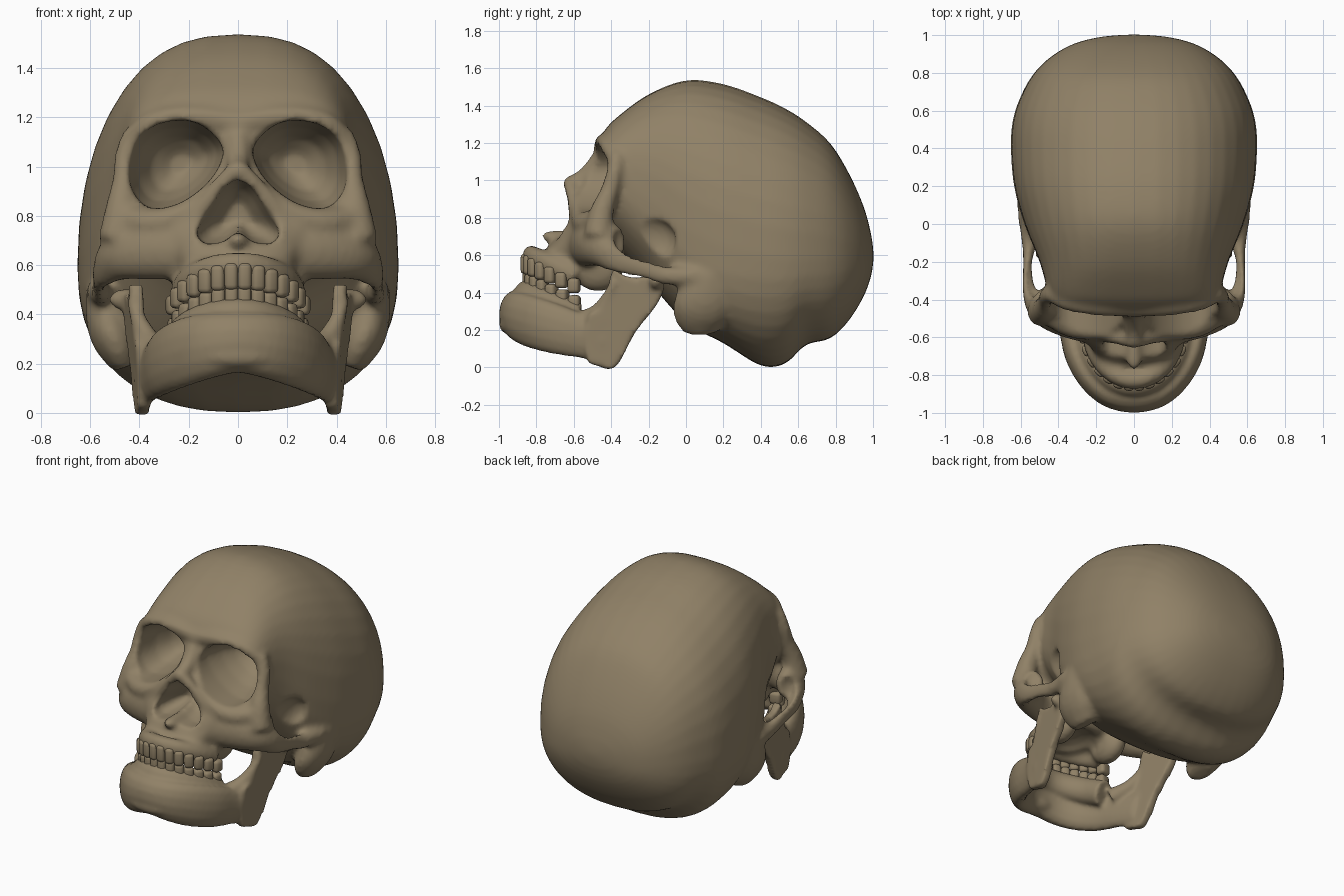
import bpy, bmesh, math
from mathutils import Vector, Matrix

if "Cube" in bpy.data.objects:
    bpy.data.objects.remove(bpy.data.objects["Cube"])

COLOUR = (0.28, 0.22, 0.135, 1)
bone = bpy.data.materials.new("aged_bone")
bone.use_nodes = True
bone.diffuse_color = COLOUR
bsdf = next(n for n in bone.node_tree.nodes if n.type == 'BSDF_PRINCIPLED')
bsdf.inputs["Base Color"].default_value = COLOUR
bsdf.inputs["Roughness"].default_value = 0.8


# ---------- helpers ----------
def spline(rows, steps=4, closed=False):
    """Catmull-Rom interpolation of rows of numbers."""
    n, out = len(rows), []
    pick = lambda i: rows[i % n] if closed else rows[max(0, min(n - 1, i))]
    for i in range(n if closed else n - 1):
        a, b, c, d = (pick(i + k) for k in (-1, 0, 1, 2))
        for j in range(steps):
            t = j / steps
            out.append(tuple(q + 0.5 * t * (r - p + t * (2*p - 5*q + 4*r - s + t * (3*(q - r) + s - p)))
                             for p, q, r, s in zip(a, b, c, d)))
    return out if closed else out + [rows[-1]]


def loft(bm, rings):
    vs = [[bm.verts.new(p) for p in ring] for ring in rings]
    n = len(vs[0])
    for a, b in zip(vs, vs[1:]):
        for i in range(n):
            bm.faces.new((a[i], a[(i + 1) % n], b[(i + 1) % n], b[i]))
    bm.faces.new(vs[0][::-1])
    bm.faces.new(vs[-1])


def oval(n, power, low_power=None):
    """Unit superellipse; the lower half may be squarer than the upper."""
    for i in range(n):
        a = 2 * math.pi * i / n
        e = 2 / (low_power if low_power and i > n / 2 else power)
        yield tuple(math.copysign(abs(f) ** e, f) for f in (math.cos(a), math.sin(a)))


def sweep(bm, rows, ref=(0, 0, 1)):
    """Tube through (x, y, z, half width, half height) rows."""
    rows = spline(rows)
    rings = []
    for i, (x, y, z, w, h) in enumerate(rows):
        a, b = rows[max(i - 1, 0)], rows[min(i + 1, len(rows) - 1)]
        tangent = Vector(b[:3]) - Vector(a[:3])
        side = tangent.cross(Vector(ref)).normalized()
        up = side.cross(tangent).normalized()
        rings.append([Vector((x, y, z)) + side * w * c + up * h * s for c, s in oval(14, 2)])
    loft(bm, rings)


def tube(bm, rows, ref=(0, 0, 1)):
    sweep(bm, [r + (r[3],) for r in rows], ref)


def placed(centre, radii, turn=0):
    return Matrix.Translation(centre) @ Matrix.Rotation(turn, 4, 'Z') @ Matrix.Diagonal((*radii, 1))


def blob(bm, centre, radii):
    bmesh.ops.create_uvsphere(bm, u_segments=16, v_segments=10, radius=1, matrix=placed(centre, radii))


def mirror(bm):
    copy = bmesh.ops.duplicate(bm, geom=bm.verts[:] + bm.edges[:] + bm.faces[:])["geom"]
    bmesh.ops.scale(bm, vec=(-1, 1, 1), verts=[g for g in copy if isinstance(g, bmesh.types.BMVert)])


def make(name, bm):
    bmesh.ops.recalc_face_normals(bm, faces=bm.faces)
    mesh = bpy.data.meshes.new(name)
    bm.to_mesh(mesh)
    bm.free()
    ob = bpy.data.objects.new(name, mesh)
    bpy.context.collection.objects.link(ob)
    mesh.materials.append(bone)
    mesh.shade_smooth()
    return ob


def fuse(ob, cutter=None, voxel=0.016, rounds=4):
    """Melt overlapping parts into one smooth skin, optionally carving it."""
    def skin():
        m = ob.modifiers.new("skin", 'REMESH')
        m.mode, m.voxel_size = 'VOXEL', voxel
        s = ob.modifiers.new("soften", 'SMOOTH')
        s.factor, s.iterations = 0.5, rounds
    skin()
    if cutter:
        cut = ob.modifiers.new("carve", 'BOOLEAN')
        cut.operation, cut.object, cut.solver = 'DIFFERENCE', cutter, 'EXACT'
        skin()
    graph = bpy.context.evaluated_depsgraph_get()
    graph.update()
    mesh = bpy.data.meshes.new_from_object(ob.evaluated_get(graph))
    ob.modifiers.clear()
    ob.data = mesh
    mesh.materials.clear()
    mesh.materials.append(bone)
    mesh.shade_smooth()


def arch(t, s, dz):
    """Point on the dental arch at angle t."""
    y = -0.53 - 0.33 * s * math.cos(t)
    return 0.26 * s * math.sin(t), y, 0.555 - (y + 0.86) * 0.45 + dz


# ---------- skull: paired parts ----------
bm = bmesh.new()
# brow ridge, outer and lower eye rims
tube(bm, [(0, -.45, 1.18, .045), (.2, -.44, 1.205, .045), (.35, -.41, 1.175, .05), (.43, -.37, 1.1, .045)])
tube(bm, [(.42, -.37, 1.14, .045), (.455, -.38, 1.05, .045), (.462, -.41, .94, .05),
          (.475, -.45, .83, .065), (.49, -.47, .7, .08)], (1, 0, 0))
tube(bm, [(.46, -.47, .79, .06), (.34, -.54, .77, .06), (.22, -.57, .81, .045), (.12, -.56, .9, .04)])
# cheekbone and arch
sweep(bm, [(.2, -.55, .66, .09, .12), (.36, -.515, .66, .085, .12), (.48, -.455, .635, .08, .1),
           (.55, -.37, .575, .04, .07), (.565, -.22, .525, .024, .05), (.555, -.1, .49, .04, .05),
           (.57, .06, .49, .05, .05)])
blob(bm, (.48, -.4, .67), (.07, .08, .1))
# rear of the upper jaw
blob(bm, (.19, -.47, .53), (.08, .14, .125))
# nasal side walls
tube(bm, [(.0, -.62, .99, .04), (.1, -.6, .89, .038), (.18, -.59, .77, .04), (.15, -.65, .69, .04)], (0, 1, 0))
# bone behind the ear
sweep(bm, [(.53, .13, .5, .09, .12), (.525, .1, .36, .09, .16), (.49, .08, .27, .085, .15),
           (.46, .08, .185, .05, .09)], (0, 1, 0))
mirror(bm)

# ---------- skull: central parts ----------
# braincase rows: y, top, bottom, half width, height of widest point, squareness above and below
CASE = [(-.475, 1.2, .9, .33, 1.0, 2.8, 2.3), (-.43, 1.275, .78, .42, 1.0, 2.9, 2.3),
        (-.36, 1.345, .64, .455, 1.0, 2.9, 2.3), (-.2, 1.46, .46, .5, .9, 2.7, 2.5),
        (0, 1.535, .24, .58, .74, 2.45, 2.9), (.2, 1.515, .13, .635, .65, 2.35, 2.9),
        (.4, 1.445, .01, .652, .6, 2.3, 2.4), (.53, 1.385, .02, .645, .58, 2.3, 2.3),
        (.64, 1.315, .12, .615, .58, 2.3, 2.3), (.77, 1.2, .155, .55, .58, 2.3, 2.3),
        (.87, 1.04, .25, .46, .58, 2.3, 2.3), (.95, .86, .38, .33, .58, 2.3, 2.3),
        (.99, .71, .49, .18, .59, 2.3, 2.3), (1.003, .61, .58, .03, .595, 2.3, 2.3)]
loft(bm, [[(w * c, y, mid + s * (top - mid if s > 0 else mid - bot)) for c, s in oval(40, high, low)]
          for y, top, bot, w, mid, high, low in spline(CASE)])
# face rows: z, front, back, half width
FACE = [(.54, -.76, -.4, .2), (.6, -.765, -.34, .24), (.68, -.71, -.28, .29), (.76, -.65, -.25, .36),
        (.84, -.6, -.22, .42), (.95, -.56, -.2, .44), (1.08, -.49, -.2, .45), (1.2, -.46, -.2, .42)]
loft(bm, [[(w * c, (f + b) / 2 + s * (b - f) / 2, z) for c, s in oval(32, 2.5)]
          for z, f, b, w in spline(FACE)])
# nasal bridge and spine
tube(bm, [(0, -.42, 1.16, .06), (0, -.47, 1.09, .055), (0, -.55, 1.01, .05), (0, -.65, .975, .036)], (1, 0, 0))
blob(bm, (0, -.7, .7), (.045, .075, .035))
# upper gum ridge
ANGLES = [math.radians(a) for a in range(-80, 81, 20)]
sweep(bm, [arch(t, .9, .055) + (.05, .06) for t in ANGLES])
skull = make("skull", bm)

# ---------- hollows ----------
bm = bmesh.new()
SOCKET = [(.06, 1.06), (.11, 1.14), (.2, 1.185), (.33, 1.17), (.42, 1.09),
          (.44, .95), (.4, .86), (.33, .83), (.22, .86), (.11, .95)]
rim = spline(SOCKET, closed=True)
loft(bm, [[(.22 + (x - .22) * k, y, 1.01 + (z - 1.01) * k) for x, z in rim]
          for y, k in ((-.9, 1), (-.42, 1), (-.3, .85), (-.2, .6), (-.14, .25))])
blob(bm, (.53, -.22, .68), (.08, .17, .13))       # temple hollow
blob(bm, (.6, -.085, .385), (.1, .035, .04))      # ear opening
mirror(bm)
NOSE = [(0, .945), (.06, .91), (.11, .83), (.165, .74), (.14, .69), (.06, .695),
        (0, .735), (-.06, .695), (-.14, .69), (-.165, .74), (-.11, .83), (-.06, .91)]
loft(bm, [[(x * k, y, .8 + (z - .8) * k) for x, z in spline(NOSE, closed=True)]
          for y, k in ((-1, 1), (-.6, 1), (-.53, .8), (-.46, .4))])
blob(bm, (0, -.58, .49), (.14, .2, .09))          # palate
hollows = make("hollows_cutter", bm)
hollows.hide_render = True
fuse(skull, hollows, rounds=3)
bpy.data.objects.remove(hollows)

# ---------- jaw ----------
bm = bmesh.new()
RAMUS = [(-.53, .045), (-.47, .01), (-.41, -.01), (-.355, .03), (-.27, .19), (-.16, .33), (-.115, .44),
         (-.17, .5), (-.25, .48), (-.33, .49), (-.39, .52), (-.425, .4), (-.47, .31), (-.53, .27)]
loft(bm, [[(x + .12 * (y + .35) + .04 * z, y, z) for y, z in spline(RAMUS, 3, True)]
          for x in (.37, .425)])
blob(bm, (.45, -.16, .46), (.075, .04, .045))     # hinge knob
# ridge running from the body up the front of the upright
tube(bm, [(.43, -.38, .46, .022), (.4, -.42, .37, .034), (.355, -.48, .29, .045), (.3, -.57, .24, .06)])
mirror(bm)
half = [(0, -.92, .285, .08, .125), (.13, -.895, .27, .075, .135), (.235, -.815, .24, .065, .14),
        (.305, -.7, .205, .06, .135), (.345, -.57, .17, .05, .12), (.385, -.43, .14, .04, .11)]
sweep(bm, [(-r[0],) + r[1:] for r in half[:0:-1]] + half)
sweep(bm, [arch(t, .98, -.17) + (.07, .085) for t in ANGLES])
blob(bm, (0, -.92, .23), (.17, .08, .06))
jaw = make("jaw", bm)
fuse(jaw, voxel=0.013, rounds=6)

# ---------- teeth ----------
for name, s, dz in (("upper_teeth", 1, 0), ("lower_teeth", .97, -.09)):
    bm = bmesh.new()
    for i in range(14):
        t = math.radians(-78 + 12 * i)
        back = abs(t) / math.radians(78)
        size = (.027 + .005 * back, .024 + .014 * back, .056 - .016 * back)
        bmesh.ops.create_cube(bm, size=2, matrix=placed(arch(t, s, dz), size, t))
    rounding = make(name, bm).modifiers.new("rounding", 'BEVEL')
    rounding.width, rounding.segments = 0.02, 3
